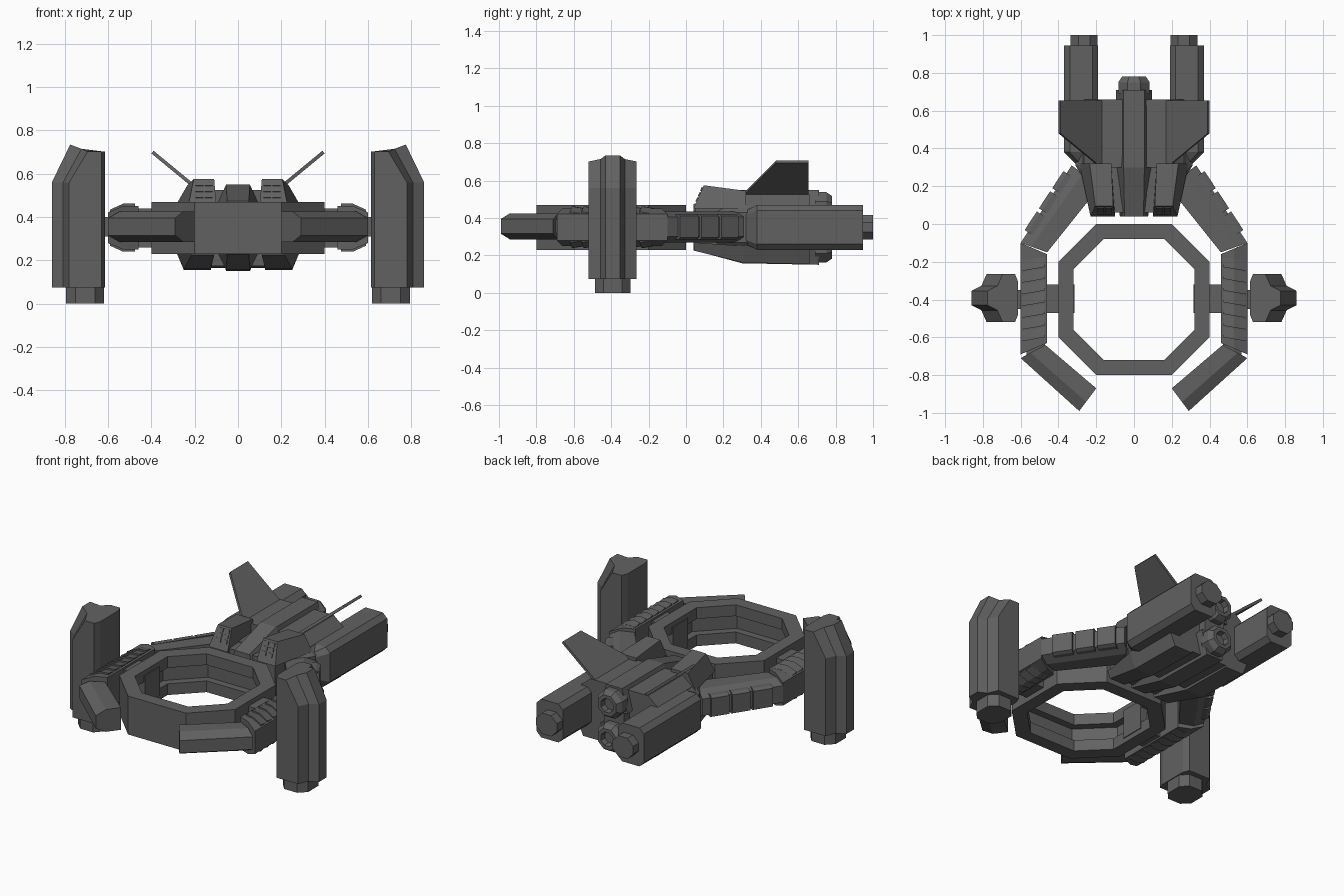
import bpy, bmesh, math
from mathutils import Vector

if "Cube" in bpy.data.objects:
    bpy.data.objects.remove(bpy.data.objects["Cube"])

hull = bpy.data.materials.new("dark_grey_hull")
hull.diffuse_color = (0.12, 0.12, 0.12, 1)
hull.use_nodes = True
hull.node_tree.nodes["Principled BSDF"].inputs["Base Color"].default_value = hull.diffuse_color


def loft(name, rings, mirror=False, closed=False):
    """Skin a row of equal-length point rings; cap the ends unless closed."""
    bm = bmesh.new()
    rows = [[bm.verts.new(p) for p in r] for r in rings]
    n = len(rows[0])
    pairs = list(zip(rows, rows[1:]))
    if closed:
        pairs.append((rows[-1], rows[0]))
    else:
        bm.faces.new(rows[0])
        bm.faces.new(rows[-1])
    for a, b in pairs:
        for i in range(n):
            j = (i + 1) % n
            bm.faces.new((a[i], a[j], b[j], b[i]))
    bmesh.ops.recalc_face_normals(bm, faces=bm.faces)
    me = bpy.data.meshes.new(name)
    bm.to_mesh(me)
    bm.free()
    me.materials.append(hull)
    ob = bpy.data.objects.new(name, me)
    bpy.context.collection.objects.link(ob)
    if mirror:
        ob.modifiers.new("mirror", 'MIRROR')
    return ob


def box(name, x0, x1, y0, y1, z0, z1, mirror=True):
    ring = lambda z: [(x0, y0, z), (x1, y0, z), (x1, y1, z), (x0, y1, z)]
    return loft(name, [ring(z0), ring(z1)], mirror)


def chamfer_ring(x0, x1, z0, z1, c, y):
    """Eight-sided box section standing across y."""
    return [(x0 + c, y, z0), (x1 - c, y, z0), (x1, y, z0 + c), (x1, y, z1 - c),
            (x1 - c, y, z1), (x0 + c, y, z1), (x0, y, z1 - c), (x0, y, z0 + c)]


def beam(name, a_out, a_in, b_out, b_in, z0, z1, c, t=0.4):
    """Beam between two plan-view ends, bevelled along its outer side."""
    def ring(o, i):
        o, i = Vector(o), Vector(i)
        prof = [(0, z0 + c), (0, z1 - c), (t, z1), (1, z1), (1, z0), (t, z0)]
        return [(*o.lerp(i, k), z) for k, z in prof]
    return loft(name, [ring(a_out, a_in), ring(b_out, b_in)], True)


# Octagonal gate ring with a groove inside
def octagon(a, z):
    h = a * 0.5
    return [(x, y - 0.4, z) for x, y in ((h, a), (a, h), (a, -h), (h, -a),
                                         (-h, -a), (-a, -h), (-a, h), (-h, a))]


ring_profile = [(0.40, 0.23), (0.40, 0.47), (0.32, 0.47), (0.32, 0.40),
                (0.365, 0.40), (0.365, 0.30), (0.32, 0.30), (0.32, 0.23)]
loft("gate_ring", [octagon(a, z) for a, z in ring_profile], closed=True)

# Arms wrapped round the ring
beam("front_prong", (0.60, -0.71), (0.47, -0.64), (0.29, -0.99), (0.20, -0.87),
     0.286, 0.425, 0.03)
beam("side_arm", (0.60, -0.69), (0.46, -0.63), (0.60, -0.10), (0.46, -0.16),
     0.25, 0.452, 0.03, 0.5)
beam("rear_arm", (0.60, -0.10), (0.46, -0.15), (0.33, 0.31), (0.18, 0.20),
     0.27, 0.435, 0.03)
beam("prong_joint", (0.57, -0.72), (0.47, -0.66), (0.57, -0.66), (0.47, -0.60),
     0.30, 0.41, 0.02)

# Louvres on the top and bottom of each side arm
for k in range(7):
    y = -0.60 + k * 0.062
    for s in (1, -1):
        def slat(yy, d):
            h = lambda z: 0.351 + s * (z - 0.351)
            return [(0.475, yy, h(0.44)), (0.475, yy, h(0.452 + d)),
                    (0.53, yy - 0.01, h(0.452 + d)), (0.592, yy - 0.02, h(0.424 + d)),
                    (0.592, yy - 0.02, h(0.40))]
        loft("louvre", [slat(y, 0.010), slat(y + 0.054, 0.001)], True)

# Armour plates on the outside of the rear arms
p0, p1 = Vector((0.60, -0.10)), Vector((0.33, 0.31))
out = Vector((0.41, 0.27)).normalized()
for a, b in ((0.14, 0.38), (0.42, 0.64), (0.68, 0.90)):
    o1, o2 = p0.lerp(p1, a) + out * 0.02, p0.lerp(p1, b) + out * 0.02
    beam("arm_plate", o1, o1 - out * 0.05, o2, o2 - out * 0.05, 0.285, 0.42, 0.01)

# Connectors: ring to arm, arm to pylon
box("ring_connector", 0.315, 0.48, -0.47, -0.32, 0.26, 0.44)
box("pylon_connector", 0.59, 0.64, -0.45, -0.35, 0.31, 0.40)


# Tall side pylons with a raised outer spine
def pylon_ring(z, dx, spine=0):
    half = [(0.615, 0.09, 0), (0.63, 0.128, 0), (0.78, 0.128, 0),
            (0.808, 0.065, 0.4), (0.86, 0.038, 1)]
    pts = [(x, -0.392 + y, w) for x, y, w in half]
    pts += [(x, -0.392 - y, w) for x, y, w in reversed(half)]
    return [(x - (dx if x > 0.7 else 0), y, z + w * spine) for x, y, w in pts]


loft("side_pylon", [pylon_ring(0.075, 0), pylon_ring(0.56, 0),
                    pylon_ring(0.702, 0.085, 0.033)], True)
foot = [(x, -0.392 + y) for x, y in ((0.62, -0.05), (0.66, -0.095), (0.75, -0.095),
        (0.795, -0.05), (0.795, 0.05), (0.75, 0.095), (0.66, 0.095), (0.62, 0.05))]
loft("pylon_foot", [[(x, y, z) for x, y in foot] for z in (0, 0.09)], True)

# Central hull
box("hull_core", -0.20, 0.20, 0.06, 0.66, 0.235, 0.465, False)
loft("hull_body", [chamfer_ring(-w, w, 0.23, 0.47, 0.04, y)
                   for w, y in ((0.22, 0.16), (0.31, 0.31), (0.31, 0.66))])


def deck(y, w0, w1, z0, z1):
    return [(-w0, y, z0), (w0, y, z0), (w1, y, z1), (-w1, y, z1)]


loft("upper_deck", [deck(0.30, 0.29, 0.20, 0.45, 0.525), deck(0.66, 0.29, 0.20, 0.45, 0.525)])
loft("lower_deck", [deck(0.30, 0.29, 0.22, 0.25, 0.175), deck(0.66, 0.29, 0.22, 0.25, 0.165)])

# Spine along the top and keel along the bottom
loft("upper_spine", [deck(0.04, 0.075, 0.05, 0.40, 0.475), deck(0.30, 0.095, 0.055, 0.46, 0.55),
                     deck(0.71, 0.095, 0.055, 0.40, 0.55)])
loft("lower_keel", [deck(0.04, 0.075, 0.05, 0.30, 0.228), deck(0.30, 0.095, 0.055, 0.24, 0.158),
                    deck(0.71, 0.095, 0.055, 0.30, 0.15)])
box("spine_core", -0.07, 0.07, 0.04, 0.71, 0.26, 0.44, False)


# Tail nozzles, hollow, one above the other
def nozzle_ring(cx, cz, r, y):
    return [(cx + r * math.cos(math.pi * (k + 0.5) / 4), y,
             cz + r * math.sin(math.pi * (k + 0.5) / 4)) for k in range(8)]


for cz in (0.455, 0.245):
    loft("tail_nozzle", [nozzle_ring(0, cz, r, y) for r, y in
         ((0.09, 0.69), (0.09, 0.75), (0.068, 0.78), (0.045, 0.78), (0.04, 0.745))])

# Upper cabins with sloped fronts, and lower fairings
loft("upper_cabin", [
    [(0.10, 0.04, 0.45), (0.23, 0.04, 0.45), (0.205, 0.095, 0.575), (0.11, 0.095, 0.575)],
    [(0.12, 0.32, 0.45), (0.29, 0.32, 0.45), (0.235, 0.32, 0.545), (0.12, 0.32, 0.545)]], True)
loft("lower_fairing", [
    [(0.10, 0.04, 0.27), (0.23, 0.04, 0.27), (0.215, 0.045, 0.225), (0.11, 0.045, 0.225)],
    [(0.11, 0.31, 0.25), (0.29, 0.31, 0.25), (0.25, 0.31, 0.16), (0.125, 0.31, 0.16)],
    [(0.11, 0.66, 0.25), (0.29, 0.66, 0.25), (0.25, 0.66, 0.155), (0.125, 0.66, 0.155)]], True)
box("cabin_floor", 0.10, 0.22, 0.05, 0.32, 0.25, 0.46)

# Cabin window panes, two columns by three rows
nrm = Vector((0, -0.915, 0.403))
for col in range(2):
    for row in range(3):
        def pane(d):
            pts = []
            for u, v in ((0, 0), (1, 0), (1, 1), (0, 1)):
                s = 0.30 + 0.22 * row + 0.17 * v
                x = 0.117 + 0.043 * col + 0.036 * u
                pts.append(Vector((x, 0.04 + 0.055 * s, 0.45 + 0.125 * s)) + nrm * d)
            return pts
        loft("window_pane", [pane(-0.002), pane(0.006)], True)

# Swept tail fins leaning outwards
up = Vector((-0.63, 0, 0.78)) * 0.008


def fin(d):
    pts = [(0.14, 0.27, 0.49), (0.14, 0.655, 0.49), (0.395, 0.655, 0.70), (0.395, 0.48, 0.70)]
    return [Vector(p) + up * d for p in pts]


loft("tail_fin", [fin(-1), fin(1)], True)

# Engine blocks and their nozzles
loft("engine_block", [chamfer_ring(0.20, 0.29, 0.27, 0.43, 0.02, 0.30),
                      chamfer_ring(0.19, 0.37, 0.23, 0.47, 0.03, 0.38),
                      chamfer_ring(0.19, 0.37, 0.23, 0.47, 0.03, 0.945)], True)
loft("engine_nozzle", [chamfer_ring(0.192, 0.335, 0.285, 0.415, 0.04, y)
                       for y in (0.93, 1.0)], True)
